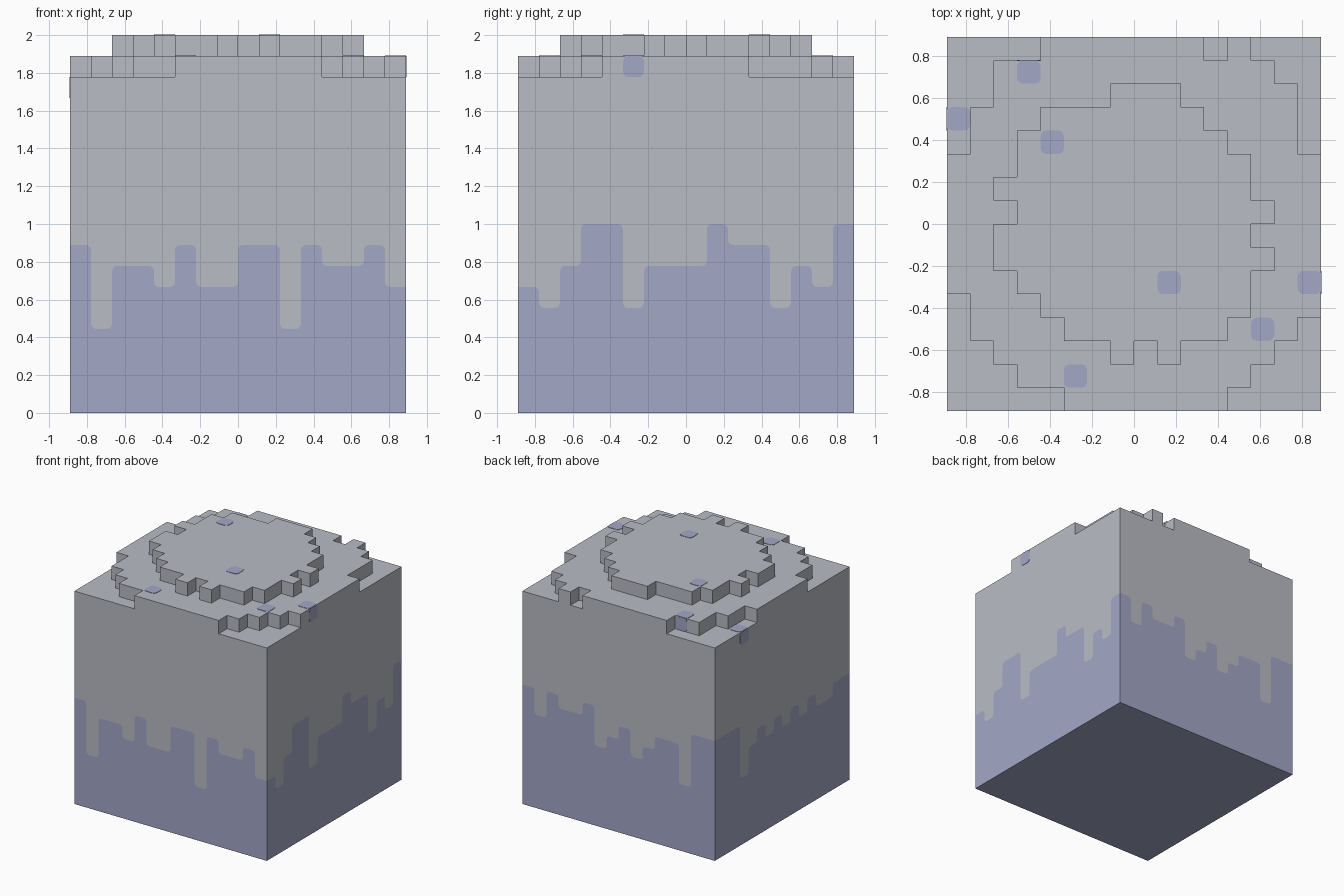
import bpy
import bmesh
import math
from mathutils import Vector

cube = bpy.data.objects.get("Cube")
if cube:
    bpy.data.objects.remove(cube, do_unlink=True)

U = 2 / 18      # size of one block cell
R = 0.25        # corner rounding of the painted shapes, in cells


def srgb(*rgb):
    return tuple(((c / 255 + 0.055) / 1.055) ** 2.4 for c in rgb) + (1.0,)


def material(name, colour):
    mat = bpy.data.materials.new(name)
    mat.use_nodes = True
    mat.diffuse_color = colour
    bsdf = mat.node_tree.nodes["Principled BSDF"]
    bsdf.inputs["Base Color"].default_value = colour
    bsdf.inputs["Roughness"].default_value = 0.9
    return mat


GREY = material("pale grey", srgb(186, 188, 197))
BLUE = material("dusty blue", srgb(163, 167, 198))


def finish(name, bm, mats):
    bmesh.ops.scale(bm, vec=(U, U, U), verts=bm.verts)
    mesh = bpy.data.meshes.new(name)
    bm.to_mesh(mesh)
    bm.free()
    for mat in mats:
        mesh.materials.append(mat)
    obj = bpy.data.objects.new(name, mesh)
    bpy.context.collection.objects.link(obj)
    return obj


def add_face(bm, points, index=0):
    face = bm.faces.new([bm.verts.new(p) for p in points])
    face.material_index = index
    return face


def round_corner(prev, here, nxt):
    """Replace a right-angled corner by a short arc."""
    a = Vector(prev) - Vector(here)
    b = Vector(nxt) - Vector(here)
    a, b = a.normalized() * R, b.normalized() * R
    centre = Vector(here) + a + b
    return [centre - b * math.cos(t) - a * math.sin(t)
            for t in (0, math.pi / 6, math.pi / 3, math.pi / 2)]


def drip_line(heights):
    """Rounded stair line along one wall, from -8 to 8."""
    pts = [(-8, heights[0])]
    for i in range(1, 16):
        if heights[i] != heights[i - 1]:
            pts += [(i - 8, heights[i - 1]), (i - 8, heights[i])]
    pts.append((8, heights[-1]))
    line = [Vector(pts[0])]
    for p, h, n in zip(pts, pts[1:], pts[2:]):
        line += round_corner(p, h, n)
    return line + [Vector(pts[-1])]


# Main block: four walls, each cut along its drip line into grey above and blue below
WALLS = [  # column heights, left to right as seen from outside: front, +x, back, -x
    [8, 4, 7, 7, 6, 8, 6, 6, 8, 8, 4, 8, 7, 7, 8, 6],
    [6, 5, 7, 9, 9, 5, 7, 7, 7, 9, 8, 8, 5, 7, 6, 9],
    [9, 7, 9, 8, 8, 9, 6, 7, 8, 6, 7, 8, 8, 5, 9, 9],
    [9, 9, 9, 5, 7, 8, 7, 8, 7, 8, 7, 8, 7, 7, 8, 8],
]
bm = bmesh.new()
for k, heights in enumerate(WALLS):
    c, s = ((1, 0), (0, 1), (-1, 0), (0, -1))[k]

    def place(p):
        return (p[0] * c + 8 * s, p[0] * s - 8 * c, p[1])

    line = drip_line(heights)
    add_face(bm, [place(p) for p in [(-8, 0), (8, 0)] + line[::-1]], 1)
    add_face(bm, [place(p) for p in line + [(8, 16), (-8, 16)]], 0)
square = [(-8, -8), (8, -8), (8, 8), (-8, 8)]
add_face(bm, [(x, y, 16) for x, y in square], 0)
add_face(bm, [(x, y, 0) for x, y in square[::-1]], 1)
bmesh.ops.remove_doubles(bm, verts=bm.verts, dist=0.001)
finish("block", bm, [GREY, BLUE])


# Stepped layers on top
def layer(name, outline, z):
    bm = bmesh.new()
    top = add_face(bm, [(x, y, z + 1) for x, y in outline])
    n = len(outline)
    low = [bm.verts.new((x, y, z)) for x, y in outline]
    up = list(top.verts)
    for i in range(n):
        j = (i + 1) % n
        bm.faces.new((low[i], low[j], up[j], up[i]))
    bmesh.ops.recalc_face_normals(bm, faces=bm.faces)
    if top.normal.z < 0:
        bmesh.ops.reverse_faces(bm, faces=bm.faces)
    finish(name, bm, [GREY])


layer("lower_step", [
    (-3, -8), (4, -8), (4, -7), (5, -7), (5, -6), (6, -6), (6, -5), (7, -5),
    (7, -4), (8, -4), (8, 3), (7, 3), (7, 6), (6, 6), (6, 7), (5, 7), (5, 8),
    (4, 8), (4, 7), (3, 7), (3, 8), (-4, 8), (-4, 7), (-6, 7), (-6, 5),
    (-7, 5), (-7, 3), (-8, 3), (-8, -3), (-7, -3), (-7, -5), (-6, -5),
    (-6, -6), (-5, -6), (-5, -7), (-3, -7)], 16)
layer("upper_step", [
    (-1, -6), (0, -6), (0, -5), (1, -5), (1, -6), (2, -6), (2, -5), (4, -5),
    (4, -4), (5, -4), (5, -2), (6, -2), (6, -1), (5, -1), (5, 0), (6, 0),
    (6, 1), (5, 1), (5, 3), (4, 3), (4, 4), (3, 4), (3, 5), (2, 5), (2, 6),
    (-1, 6), (-1, 5), (-4, 5), (-4, 4), (-5, 4), (-5, 2), (-6, 2), (-6, 1),
    (-5, 1), (-5, 0), (-6, 0), (-6, -2), (-5, -2), (-5, -3), (-4, -3),
    (-4, -4), (-3, -4), (-3, -5), (-1, -5)], 17)


# Blue spots: thin rounded plates, one cell wide
def spot(name, centre, normal):
    corners = [(-.5, -.5), (.5, -.5), (.5, .5), (-.5, .5)]
    outline = []
    for i in range(4):
        outline += round_corner(corners[i - 1], corners[i], corners[(i + 1) % 4])
    turn = Vector((0, 0, 1)).rotation_difference(Vector(normal))
    bm = bmesh.new()
    face = add_face(bm, [Vector(centre) + turn @ Vector((p.x, p.y, 0)) for p in outline])
    ext = bmesh.ops.extrude_face_region(bm, geom=[face])
    verts = [v for v in ext["geom"] if isinstance(v, bmesh.types.BMVert)]
    bmesh.ops.translate(bm, verts=verts, vec=Vector(normal) * 0.025)
    bmesh.ops.recalc_face_normals(bm, faces=bm.faces)
    finish(name, bm, [BLUE])


TOP_SPOTS = [(-7.5, 4.5, 16), (-4.5, 6.5, 17), (-2.5, -6.5, 17), (5.5, -4.5, 17),
             (7.5, -2.5, 17), (-3.5, 3.5, 18), (1.5, -2.5, 18)]
for i, centre in enumerate(TOP_SPOTS):
    spot(f"top_spot_{i + 1}", centre, (0, 0, 1))
spot("back_spot", (-4.5, 7, 16.5), (0, 1, 0))
spot("plus_x_spot", (8, -2.5, 16.5), (1, 0, 0))
spot("minus_x_spot", (-8, 4.5, 15.5), (-1, 0, 0))
